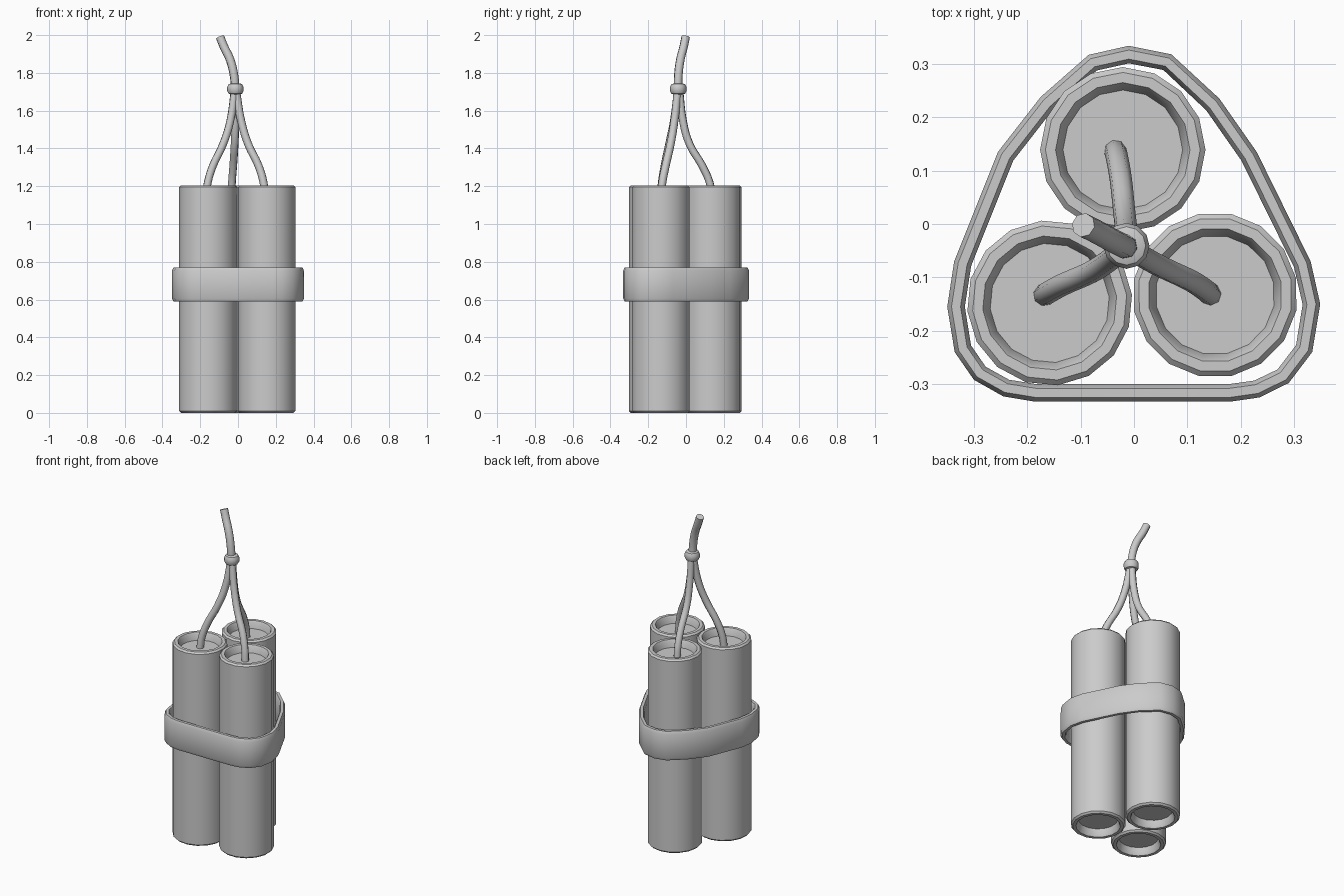
import bpy, bmesh, math
from mathutils import Vector

if "Cube" in bpy.data.objects:
    bpy.data.objects.remove(bpy.data.objects["Cube"])


def finish(name, bm, angle=40):
    bmesh.ops.recalc_face_normals(bm, faces=bm.faces)
    me = bpy.data.meshes.new(name)
    bm.to_mesh(me)
    bm.free()
    ob = bpy.data.objects.new(name, me)
    bpy.context.collection.objects.link(ob)
    smooth(ob, angle)
    return ob


def smooth(ob, angle=40):
    bpy.ops.object.select_all(action='DESELECT')
    bpy.context.view_layer.objects.active = ob
    ob.select_set(True)
    bpy.ops.object.shade_smooth_by_angle(angle=math.radians(angle))


def lathe(name, profile, center, sides, turn=0.0):
    """Revolve (radius, z) points about a vertical axis."""
    bm = bmesh.new()
    rings = []
    for r, z in profile:
        rings.append([bm.verts.new((center[0] + r * math.cos(turn + math.tau * i / sides),
                                    center[1] + r * math.sin(turn + math.tau * i / sides), z))
                      for i in range(sides)])
    for a, b in zip(rings, rings[1:]):
        for i in range(sides):
            j = (i + 1) % sides
            bm.faces.new((a[i], a[j], b[j], b[i]))
    bm.faces.new(rings[0])
    bm.faces.new(rings[-1])
    return finish(name, bm)


def cord(name, points, radius):
    """Round cord through the given points."""
    cu = bpy.data.curves.new(name, 'CURVE')
    cu.dimensions = '3D'
    cu.bevel_depth = radius
    cu.bevel_resolution = 2
    cu.resolution_u = 4
    cu.use_fill_caps = True
    sp = cu.splines.new('BEZIER')
    sp.bezier_points.add(len(points) - 1)
    for bp, p in zip(sp.bezier_points, points):
        bp.co = p
        bp.handle_left_type = bp.handle_right_type = 'AUTO'
    ob = bpy.data.objects.new(name, cu)
    bpy.context.collection.objects.link(ob)
    bpy.ops.object.select_all(action='DESELECT')
    bpy.context.view_layer.objects.active = ob
    ob.select_set(True)
    bpy.ops.object.convert(target='MESH')
    smooth(bpy.context.object, 50)


# Three sticks with a recess in each end
H = 1.205
end = [(0.112, 0.045), (0.12, 0.01), (0.126, 0.0), (0.145, 0.0), (0.155, 0.01)]
profile = end + [(r, H - z) for r, z in reversed(end)]
sticks = {"back": (-0.021, 0.139), "left": (-0.158, -0.148), "right": (0.152, -0.133)}
for i, (side, c) in enumerate(sticks.items()):
    lathe("stick_" + side, profile, c, 16, 0.1 * i)

# Band strapped round the sticks
outline = [(-0.01, 0.334), (-0.085, 0.317), (-0.175, 0.238), (-0.255, 0.135), (-0.337, -0.07),
           (-0.35, -0.155), (-0.336, -0.24), (-0.30, -0.292), (-0.245, -0.323), (-0.185, -0.333),
           (0.18, -0.333), (0.235, -0.325), (0.29, -0.298), (0.334, -0.24), (0.349, -0.15),
           (0.331, -0.07), (0.23, 0.135), (0.16, 0.235), (0.07, 0.318)]
section = [(0.0, 0.606), (0.0, 0.753), (0.008, 0.77), (0.025, 0.77), (0.033, 0.753),
           (0.033, 0.606), (0.025, 0.59), (0.008, 0.59)]
bm = bmesh.new()
n = len(outline)
rings = []
for i in range(n):
    prev, p, nxt = (Vector(outline[k % n]) for k in (i - 1, i, i + 1))
    t = ((p - prev).normalized() + (nxt - p).normalized()).normalized()
    inward = Vector((-t.y, t.x))
    rings.append([bm.verts.new((*(p + inward * d), z)) for d, z in section])
m = len(section)
for i in range(n):
    a, b = rings[i], rings[(i + 1) % n]
    for k in range(m):
        bm.faces.new((a[k], a[(k + 1) % m], b[(k + 1) % m], b[k]))
finish("band", bm, 60)

# Fuses rising from each stick to the knot
cord("fuse_back", [(-0.035, 0.137, 1.155), (-0.032, 0.125, 1.22), (-0.025, 0.085, 1.31),
                   (-0.018, 0.02, 1.42), (-0.014, -0.015, 1.54), (-0.013, -0.036, 1.72)], 0.021)
cord("fuse_left", [(-0.168, -0.133, 1.155), (-0.16, -0.128, 1.22), (-0.132, -0.113, 1.31),
                   (-0.08, -0.09, 1.42), (-0.042, -0.065, 1.54), (-0.016, -0.042, 1.72)], 0.021)
cord("fuse_right", [(0.143, -0.132, 1.155), (0.135, -0.125, 1.22), (0.108, -0.107, 1.31),
                    (0.055, -0.082, 1.42), (0.018, -0.062, 1.54), (-0.012, -0.042, 1.72)], 0.021)
cord("fuse_tip", [(-0.015, -0.042, 1.70), (-0.02, -0.041, 1.78), (-0.042, -0.03, 1.87),
                  (-0.075, -0.012, 1.94), (-0.095, -0.002, 1.99)], 0.023)

# Rounded knot gathering the fuses
knot = [(0.022, 1.685), (0.036, 1.69), (0.043, 1.704), (0.043, 1.726), (0.036, 1.74), (0.022, 1.745)]
lathe("fuse_knot", knot, (-0.014, -0.041), 12)
